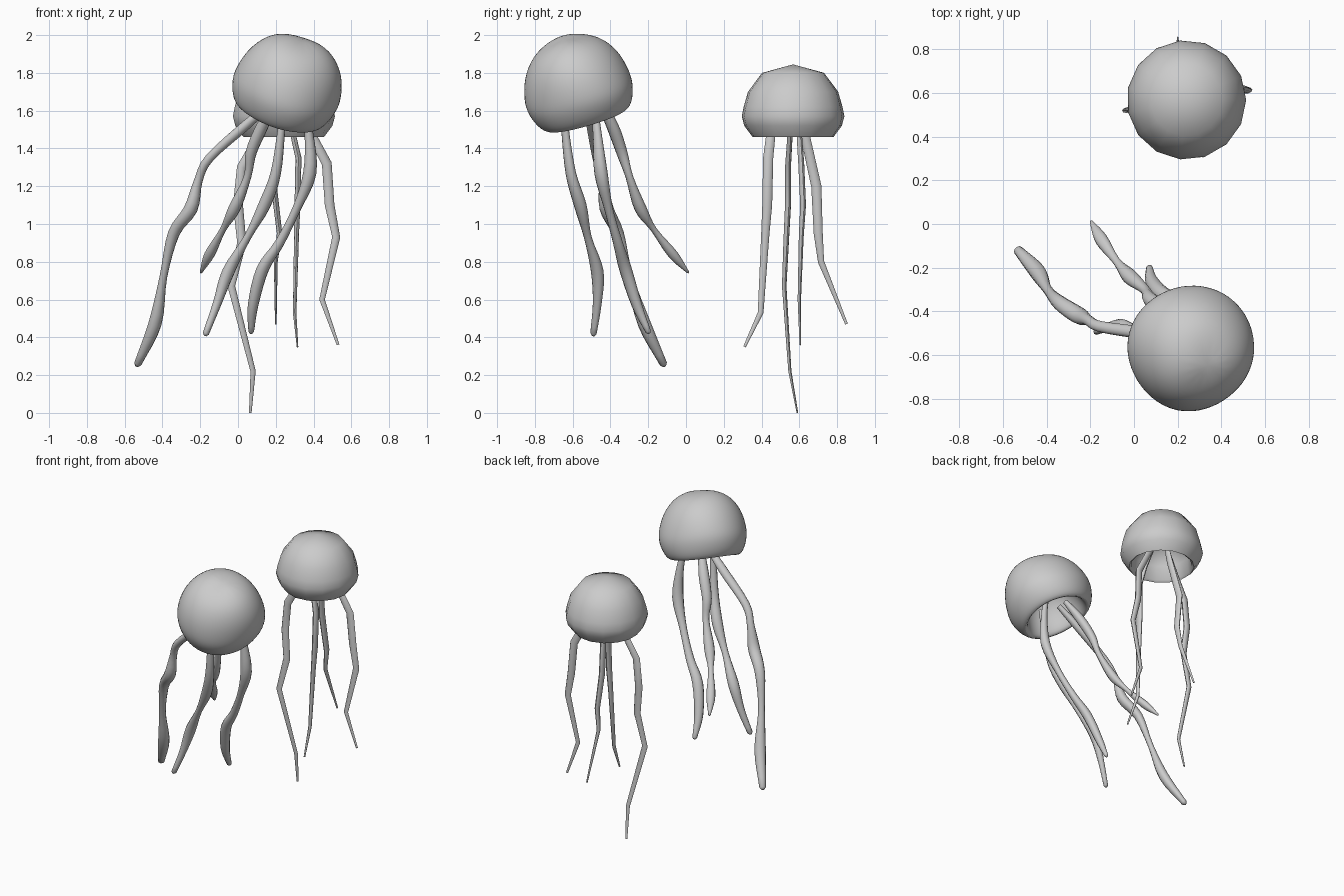
import bpy
import bmesh
import math
from mathutils import Vector

default_cube = bpy.data.objects.get("Cube")
if default_cube:
    bpy.data.objects.remove(default_cube, do_unlink=True)

# One flat grey for both animals
grey = bpy.data.materials.new("soft grey")
grey.use_nodes = True
grey.diffuse_color = (0.6, 0.6, 0.6, 1)
grey.node_tree.nodes["Principled BSDF"].inputs["Base Color"].default_value = grey.diffuse_color


def finish(bm, name, angle, levels=0):
    """Turn a bmesh into a smooth shaded object, optionally subdivided."""
    bmesh.ops.recalc_face_normals(bm, faces=bm.faces)
    mesh = bpy.data.meshes.new(name)
    bm.to_mesh(mesh)
    bm.free()
    mesh.materials.append(grey)
    obj = bpy.data.objects.new(name, mesh)
    bpy.context.collection.objects.link(obj)
    bpy.ops.object.select_all(action="DESELECT")
    obj.select_set(True)
    bpy.context.view_layer.objects.active = obj
    bpy.ops.object.shade_smooth_by_angle(angle=math.radians(angle))
    if levels:
        subsurf = obj.modifiers.new("Smooth", "SUBSURF")
        subsurf.levels = subsurf.render_levels = levels
    return obj


def bridge(bm, rings):
    """Join consecutive rings of vertices with quads."""
    for low, high in zip(rings, rings[1:]):
        count = len(low)
        for i in range(count):
            j = (i + 1) % count
            bm.faces.new((low[i], low[j], high[j], high[i]))


def fan(bm, ring, point):
    """Close a ring with triangles meeting at a point."""
    tip = bm.verts.new(point)
    for i, vert in enumerate(ring):
        bm.faces.new((vert, ring[(i + 1) % len(ring)], tip))


def bell(name, profile, top, hollow, center, axis, sides, lump, levels):
    """Hollow dome turned around an axis; profile runs from crown to inside."""
    bm = bmesh.new()
    turn = Vector((0, 0, 1)).rotation_difference(Vector(axis))

    def place(x, y, z):
        return Vector(center) + turn @ Vector((x, y, z))

    rings = []
    for radius, height in profile:
        ring = []
        for i in range(sides):
            a = math.tau * i / sides
            r = radius * (1 + lump * math.sin(3 * a + 9 * height))
            z = height + lump * 0.3 * math.cos(2 * a)
            ring.append(bm.verts.new(place(r * math.cos(a), r * math.sin(a), z)))
        rings.append(ring)
    bridge(bm, rings)
    fan(bm, rings[0], place(0, 0, top))
    fan(bm, rings[-1], place(0, 0, hollow))
    return finish(bm, name, 60, levels)


def spline(points, steps):
    """Catmull-Rom resampling of a path."""
    pts = [Vector(p) for p in points]
    pts = [2 * pts[0] - pts[1]] + pts + [2 * pts[-1] - pts[-2]]
    path = []
    for a, b, c, d in zip(pts, pts[1:], pts[2:], pts[3:]):
        for k in range(steps):
            t = k / steps
            path.append(0.5 * (2 * b + (c - a) * t + (2 * a - 5 * b + 4 * c - d) * t * t
                               + (3 * b - a - 3 * c + d) * t ** 3))
    return path + [pts[-2]]


def tentacle(name, path, widths, thin, out, sides, angle):
    """Tapering tube, wide along the out direction and thin across it."""
    bm = bmesh.new()
    rings = []
    for i, (p, w) in enumerate(zip(path, widths)):
        along = (path[min(i + 1, len(path) - 1)] - path[max(i - 1, 0)]).normalized()
        side = along.cross(out).normalized()
        wide = side.cross(along)
        rings.append([bm.verts.new(p + wide * w * math.cos(math.tau * k / sides)
                                   + side * w * thin * math.sin(math.tau * k / sides))
                      for k in range(sides)])
    bridge(bm, rings)
    for ring in (rings[0], rings[-1]):
        bm.faces.new(ring)
    return finish(bm, name, angle)


# Back animal: upright faceted bell
back_center = Vector((0.24, 0.567, 1.57))
bell("back_bell",
     [(0.165, 0.23), (0.24, 0.13), (0.263, 0.05), (0.273, 0), (0.26, -0.05), (0.215, -0.11),
      (0.2, -0.1), (0.19, 0), (0.12, 0.1)],
     0.275, 0.13, back_center, (0, 0, 1), 15, 0, 0)

# Back animal: four thin, kinked, ribbon-like tentacles
back_paths = {
    "left": [(.3, .59, 1.62), (.39, .6, 1.47), (.47, .61, 1.32), (.485, .62, 1.1),
             (.52, .61, .93), (.445, .6, .6), (.53, .605, .36)],
    "front": [(.26, .5, 1.62), (.29, .45, 1.48), (.32, .435, 1.35), (.315, .43, 1.1),
              (.31, .42, .95), (.3, .395, .53), (.315, .31, .35)],
    "rear": [(.23, .6, 1.62), (.22, .63, 1.47), (.19, .69, 1.2), (.22, .7, .95),
             (.2, .715, .8), (.2, .85, .47)],
    "right": [(.19, .56, 1.62), (.11, .55, 1.46), (.02, .54, 1.3), (0, .54, 1.1),
              (.02, .53, .9), (-.035, .52, .67), (.08, .55, .22), (.065, .59, 0)],
}
for label, points in back_paths.items():
    path = [Vector(p) for p in points]
    middle = path[len(path) // 2]
    outward = Vector((middle.x - back_center.x, middle.y - back_center.y, 0))
    if label in ("front", "rear"):
        outward.x = 0
    last = len(path) - 1
    widths = [0.007 + 0.02 * math.sin(math.pi * (0.2 + 0.8 * i / last)) for i in range(last + 1)]
    tentacle("back_tentacle_" + label, path, widths, 0.6, outward, 8, 60)

# Front animal: tilted, slightly lumpy bell
bell("front_bell",
     [(0.11, 0.27), (0.2, 0.225), (0.27, 0.13), (0.3, 0.02), (0.3, -0.05), (0.27, -0.13),
      (0.23, -0.17), (0.2, -0.14), (0.18, -0.02), (0.11, 0.08)],
     0.285, 0.11, (0.26, -0.57, 1.72), (0.3, -0.3, 1), 14, 0.025, 2)

# Front animal: four fleshy tentacles with swellings, as (path, radii)
front_tentacles = {
    "right": ([(.2, -.53, 1.66), (.05, -.5, 1.53), (-.15, -.47, 1.35), (-.21, -.44, 1.23),
               (-.25, -.42, 1.08), (-.34, -.36, .95), (-.395, -.3, .72), (-.44, -.22, .47),
               (-.53, -.12, .26)],
              [.02, .03, .027, .025, .04, .034, .022, .038, .022]),
    "rear": ([(.2, -.46, 1.66), (.13, -.39, 1.52), (.07, -.34, 1.38), (.05, -.3, 1.25),
              (-.02, -.24, 1.08), (-.08, -.17, .97), (-.15, -.07, .84), (-.195, .01, .745)],
             [.02, .035, .032, .022, .035, .018, .03, .008]),
    "front": ([(.25, -.65, 1.66), (.23, -.64, 1.5), (.2, -.61, 1.27), (.14, -.56, 1.1),
               (.05, -.52, .93), (-.05, -.47, .75), (-.11, -.47, .58), (-.17, -.49, .42)],
              [.02, .022, .03, .036, .022, .036, .025, .018]),
    "left": ([(.34, -.49, 1.66), (.375, -.47, 1.48), (.38, -.45, 1.27), (.31, -.41, 1.08),
              (.22, -.36, .9), (.13, -.32, .76), (.08, -.26, .57), (.07, -.2, .43)],
             [.02, .025, .038, .025, .028, .036, .03, .016]),
}
for label, (points, radii) in front_tentacles.items():
    path = spline(points, 4)
    widths = [v.x for v in spline([(r, 0, 0) for r in radii], 4)]
    # Round off the tip
    path.append(path[-1] + (path[-1] - path[-2]).normalized() * widths[-1] * 0.7)
    widths.append(widths[-1] * 0.45)
    tentacle("front_tentacle_" + label, path, widths, 0.85, Vector((1, 1, 0)), 10, 80)
